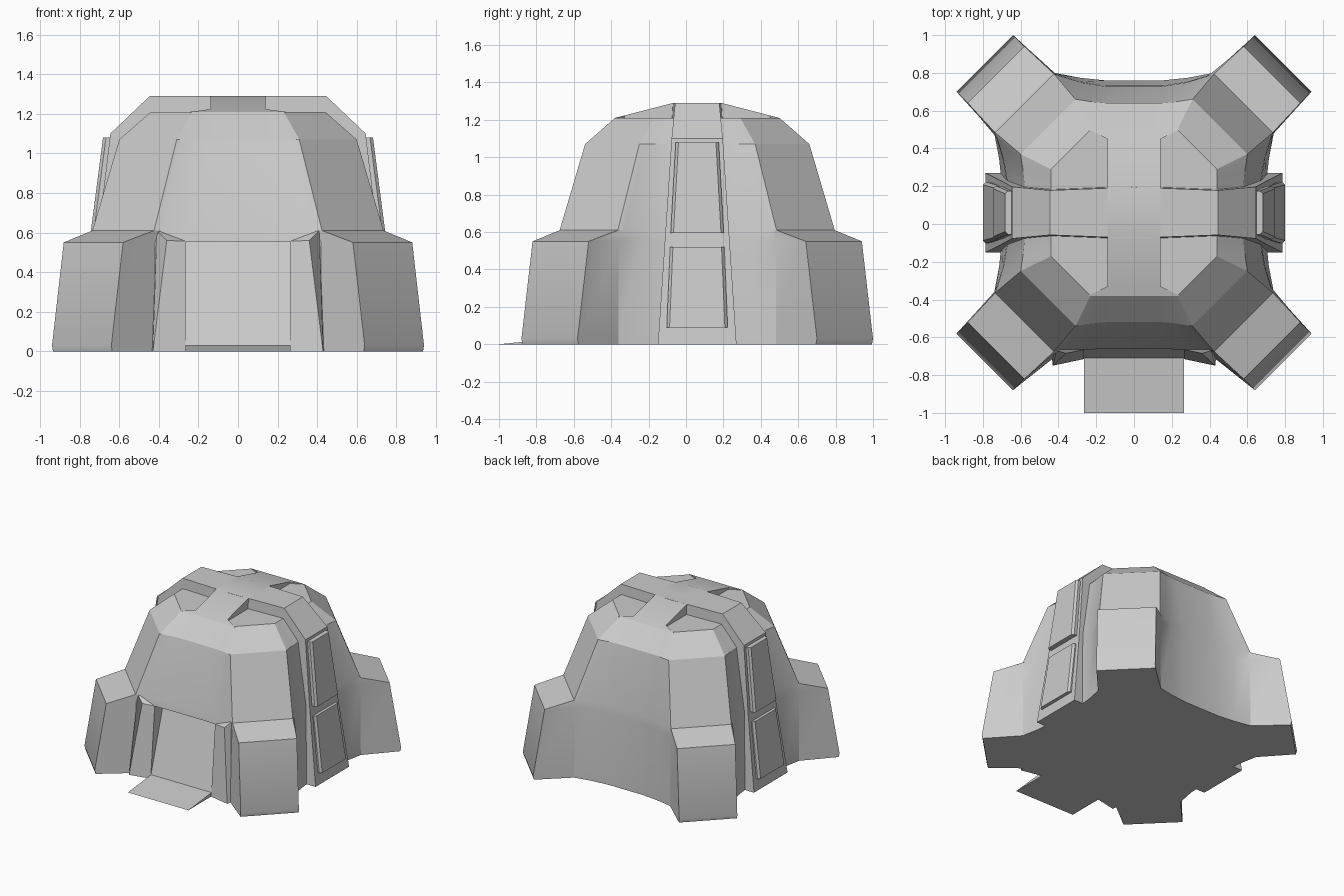
import bpy, bmesh
from math import sqrt

if "Cube" in bpy.data.objects:
    bpy.data.objects.remove(bpy.data.objects["Cube"])

CY = 0.06  # y centre of the dome


def loft(name, rings, smooth=25):
    """Skin a list of equal-length closed rings and cap both ends."""
    bm = bmesh.new()
    vs = [[bm.verts.new(p) for p in ring] for ring in rings]
    n = len(vs[0])
    for a, b in zip(vs, vs[1:]):
        for i in range(n):
            j = (i + 1) % n
            bm.faces.new((a[i], a[j], b[j], b[i]))
    bm.faces.new(vs[0])
    bm.faces.new(vs[-1])
    bmesh.ops.recalc_face_normals(bm, faces=bm.faces)
    me = bpy.data.meshes.new(name)
    bm.to_mesh(me)
    bm.free()
    ob = bpy.data.objects.new(name, me)
    bpy.context.collection.objects.link(ob)
    if smooth:
        select(ob)
        bpy.ops.object.shade_smooth_by_angle(angle=smooth * 3.14159 / 180)
    return ob


def select(ob):
    bpy.ops.object.select_all(action='DESELECT')
    ob.select_set(True)
    bpy.context.view_layer.objects.active = ob


# Main shell: each level has a buttress (radius, half width), the point where
# its side meets the wall (depth, lateral), wall depth, and front wall depth
levels = [
    (0.00, 1.110, .212, .740, .42, .700, .765),
    (0.03, 1.117, .212, .740, .42, .700, .762),
    (0.55, 1.033, .212, .735, .42, .672, .722),
    (0.61, 0.820, .220, .722, .39, .668, .712),
    (1.07, 0.643, .205, .597, .285, .580, .580),
    (1.21, 0.474, .148, .440, .21, .440, .440),
]


def shell_ring(z, r, hw, ad, al, d, df):
    ring = []
    c = ((r + hw) / sqrt(2), (r - hw) / sqrt(2))
    for k in range(4):  # right, back, left, front
        w = df if k == 3 else d
        a = (max(ad, w), al)
        mid = (w + (a[0] - w) * .35, .15 + (al - .15) * .5)
        half = [c, a, mid, (w, .15)]
        side = [(p, -q) for p, q in half] + [(p, q) for p, q in half[::-1]]
        for x, y in side:
            for _ in range(k):
                x, y = -y, x
            ring.append((x, y + CY, z))
    return ring


shell = loft("dome_shell", [shell_ring(*l) for l in levels], 0)


def box_ring(x, y0, y1, z0, z1):
    return [(x, y0, z0), (x, y1, z0), (x, y1, z1), (x, y0, z1)]


# Doorway opening
cutter = loft("door_cutter", [box_ring(x, -1.2, -.46, -.1, .555) for x in (-.265, .265)], 0)
cutter.hide_render = True
mod = shell.modifiers.new("doorway", 'BOOLEAN')
mod.operation = 'DIFFERENCE'
mod.solver = 'EXACT'
mod.object = cutter
select(shell)
bpy.ops.object.modifier_apply(modifier=mod.name)
bpy.data.objects.remove(cutter)
select(shell)
bpy.ops.object.shade_smooth_by_angle(angle=.44)

# Ramp and sloping door in one folded piece
ramp = [(-1, 0), (-.71, .03), (-.55, .556), (-.44, .556), (-.44, 0)]
loft("ramp_and_door", [[(x, y, z) for y, z in ramp] for x in (-.265, .265)], 0)

# Roof band running front to back
band = [(-.44, 1.21, .24), (-.39, 1.223, .14), (-.13, 1.29, .14),
        (.13, 1.29, .14), (.39, 1.223, .14), (.44, 1.21, .24)]
loft("roof_band", [[(-w, y + CY, 1.15), (w, y + CY, 1.15), (w, y + CY, z), (-w, y + CY, z)]
                   for y, z, w in band])

# Side ribs, panels and door posts, mirrored left and right
rib = [(0, 1.29, .135), (.445, 1.29, .118), (.645, 1.10, .137), (.705, .60, .17), (.785, 0, .21), (0, 0, .21)]
panels = {"upper": [(1.08, .115, .682), (.595, .142, .745)],
          "lower": [(.52, .145, .738), (.09, .163, .80)]}
for s, side in ((1, "right"), (-1, "left")):
    loft("side_rib_" + side, [[(s * x, CY + t * w, z) for x, z, w in rib] for t in (-1, 1)], 0)
    for nm, rows in panels.items():
        loft(f"{nm}_panel_{side}",
             [[(s * .6, CY - w, z), (s * (x - .015), CY - w, z), (s * x, CY - w + .015, z),
               (s * x, CY + w - .015, z), (s * (x - .015), CY + w, z), (s * .6, CY + w, z)]
              for z, w, x in rows], 0)
    loft("door_post_" + side, [
        [(s * .265, -.715, 0), (s * .43, -.75, 0), (s * .44, -.66, 0), (s * .265, -.6, 0)],
        [(s * .265, -.665, .556), (s * .36, -.685, .56), (s * .41, -.67, .61), (s * .265, -.6, .57)]], 0)
